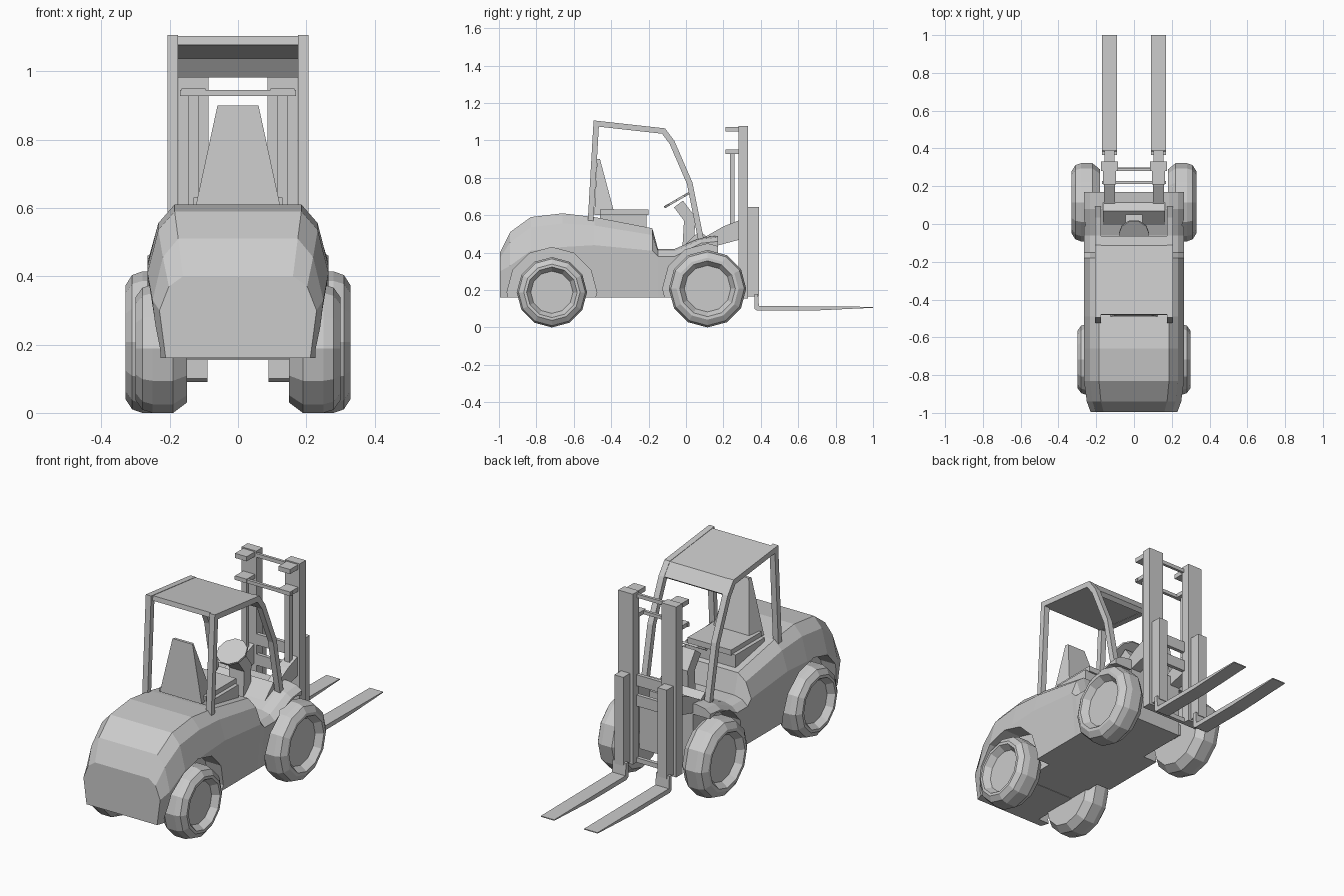
import bpy, bmesh
from math import sin, cos, pi
from mathutils import Vector, Matrix

default_cube = bpy.data.objects.get("Cube")
if default_cube:
    bpy.data.objects.remove(default_cube)

grey = bpy.data.materials.new("plain_grey")
grey.use_nodes = True
grey.diffuse_color = (.6, .6, .6, 1)
grey.node_tree.nodes["Principled BSDF"].inputs["Base Color"].default_value = grey.diffuse_color

SIDES = (("left", 1), ("right", -1))
MAST_X = .13


def loft(name, rings):
    """Skin a list of equal-length rings and cap both ends."""
    bm = bmesh.new()
    loops = [[bm.verts.new(point) for point in ring] for ring in rings]
    bm.faces.new(loops[0])
    bm.faces.new(loops[-1])
    for lower, upper in zip(loops, loops[1:]):
        for i in range(len(lower)):
            bm.faces.new((lower[i - 1], lower[i], upper[i], upper[i - 1]))
    bmesh.ops.recalc_face_normals(bm, faces=bm.faces)
    mesh = bpy.data.meshes.new(name)
    bm.to_mesh(mesh)
    bm.free()
    mesh.materials.append(grey)
    part = bpy.data.objects.new(name, mesh)
    bpy.context.collection.objects.link(part)
    return part


def prism(name, profile, xs):
    """Push a side profile of (y, z) points across x."""
    return loft(name, [[(x, y, z) for y, z in profile] for x in xs])


def box(name, xs, ys, zs):
    (back, front), (bottom, top) = ys, zs
    return prism(name, [(back, bottom), (front, bottom), (front, top), (back, top)], xs)


def crossbar(name, half_width, ys, zs):
    return box(name, (-half_width, half_width), ys, zs)


def mast_pair(name, half_width, ys, zs):
    """Matching upright boxes, one on each mast."""
    for side, sign in SIDES:
        box(f"{name}_{side}", (sign * (MAST_X - half_width), sign * (MAST_X + half_width)), ys, zs)


def strip(name, path, thickness, xs):
    """Bar of constant thickness that follows a (y, z) path with mitred corners."""
    points = [Vector(p) for p in path]
    steps = [(b - a).normalized() for a, b in zip(points, points[1:])]
    rings = []
    for point, before, after in zip(points, steps[:1] + steps, steps + steps[-1:]):
        along = (before + after).normalized()
        offset = Vector((-along.y, along.x)) * (thickness / 2 / along.dot(after))
        outer, inner = point + offset, point - offset
        rings.append([(xs[0], *outer), (xs[1], *outer), (xs[1], *inner), (xs[0], *inner)])
    return loft(name, rings)


def circle(x, radius, y, z, count=12):
    angles = [2 * pi * i / count for i in range(count)]
    return [(x, y + radius * sin(a), z + radius * cos(a)) for a in angles]


def body_ring(y, top, width, drop):
    """Cross-section with a sill, a belt line, a shoulder and a flat top."""
    half = [(width * .92, .16), (width, top - drop), (width * .88, top - drop * .3), (width * .7, top)]
    return [(x, y, z) for x, z in half] + [(-x, y, z) for x, z in reversed(half)]


# Body: rounded counterweight, hood, cabin floor and front deck
body = loft("body", [body_ring(*station) for station in (
    (-.995, .4, .23, .1),
    (-.94, .51, .25, .18),
    (-.83, .59, .265, .18),
    (-.66, .61, .265, .18),
    (-.49, .59, .265, .15),
    (-.18, .53, .265, .12),
    (-.15, .42, .265, .04),
    (-.06, .42, .265, .04),
    (.08, .48, .265, .03),
    (.17, .49, .265, .03))])

# Wheels with a stepped rim, and arch cutters for the body
cutters = []
for label, y, radius, outer in (("front", .115, .207, .33), ("rear", -.717, .188, .3)):
    inner = outer - .15
    tyre = [(inner, .6), (inner, .84), (inner + .04, 1), (outer - .05, 1), (outer - .02, .95),
            (outer, .8), (outer, .72), (outer - .035, .6)]
    crossbar(f"{label}_axle", outer - .1, (y - .04, y + .04), (radius - .03, radius + .03))
    for side, sign in SIDES:
        loft(f"{label}_wheel_{side}", [circle(sign * x, radius * ratio, y, radius) for x, ratio in tyre])
        cutter = loft("arch_cutter", [circle(sign * x, .24, y, radius) for x in (.16, .5)])
        cutter.hide_render = True
        arch = body.modifiers.new("wheel_arch", 'BOOLEAN')
        arch.operation, arch.solver, arch.object = 'DIFFERENCE', 'EXACT', cutter
        cutters.append(cutter)

# Keep the cut body and drop the cutters
depsgraph = bpy.context.evaluated_depsgraph_get()
depsgraph.update()
cut_mesh = bpy.data.meshes.new_from_object(body.evaluated_get(depsgraph))
body.modifiers.clear()
body.data = cut_mesh
for cutter in cutters:
    bpy.data.objects.remove(cutter)

# Overhead guard
guard = [(-.51, .57), (-.48, 1.09), (-.12, 1.05), (-.075, .99), (.02, .77), (.08, .47)]
for side, sign in SIDES:
    strip(f"guard_frame_{side}", guard, .03, (sign * .175, sign * .207))
strip("roof_panel", guard[1:4], .026, (-.18, .18))

# Seat
crossbar("seat_base", .15, (-.46, -.21), (.52, .605))
crossbar("seat_cushion", .13, (-.46, -.2), (.6, .63))
loft("seat_back", [[(-w, back, z), (w, back, z), (w * .9, front, z), (-w * .9, front, z)]
                   for z, w, back, front in ((.6, .125, -.49, -.38), (.9, .06, -.475, -.46))])

# Steering console, dashboard and wheel
strip("console", [(.01, .41), (.02, .58), (-.04, .66)], .06, (-.045, .045))
prism("dashboard", [(-.04, .41), (.07, .515), (.12, .48)], (-.165, .165))
wheel_tilt = Matrix.Rotation(pi / 6, 3, 'X')
rim = [(.08 * cos(pi * i / 5), .08 * sin(pi * i / 5)) for i in range(10)]
loft("steering_wheel", [[wheel_tilt @ Vector((x, y, z)) + Vector((0, -.05, .68)) for x, y in rim]
                        for z in (-.006, .006)])

# Mast uprights, lift cylinders, brackets and carriage rails
mast_pair("mast_rail", .044, (.28, .332), (.155, 1.078))
mast_pair("lift_cylinder", .015, (.235, .26), (.47, .94))
mast_pair("upper_bracket", .035, (.21, .29), (1.047, 1.072))
mast_pair("lower_bracket", .035, (.21, .29), (.928, .95))
mast_pair("carriage_rail", .027, (.325, .39), (.165, .645))

# Mast supports and tapered forks
for side, sign in SIDES:
    prism(f"mast_support_{side}", [(.06, .46), (.2, .54), (.29, .575), (.29, .47), (.1, .42)],
          (sign * .1, sign * .16))
    prism(f"fork_{side}", [(.365, .18), (.365, .1), (.38, .09), (.68, .09), (1, .105), (1, .11),
                           (.39, .115), (.385, .18)], (sign * .09, sign * .17))

# Bars that join the two masts
crossbar("top_crossbar", .1, (.28, .295), (1.045, 1.065))
crossbar("bracket_crossbar", .17, (.212, .228), (.928, .946))
crossbar("upper_carriage_bar", .1, (.28, .3), (.57, .63))
crossbar("lower_carriage_bar", .1, (.28, .3), (.46, .52))
crossbar("bottom_crossbar", .165, (.28, .3), (.155, .18))
